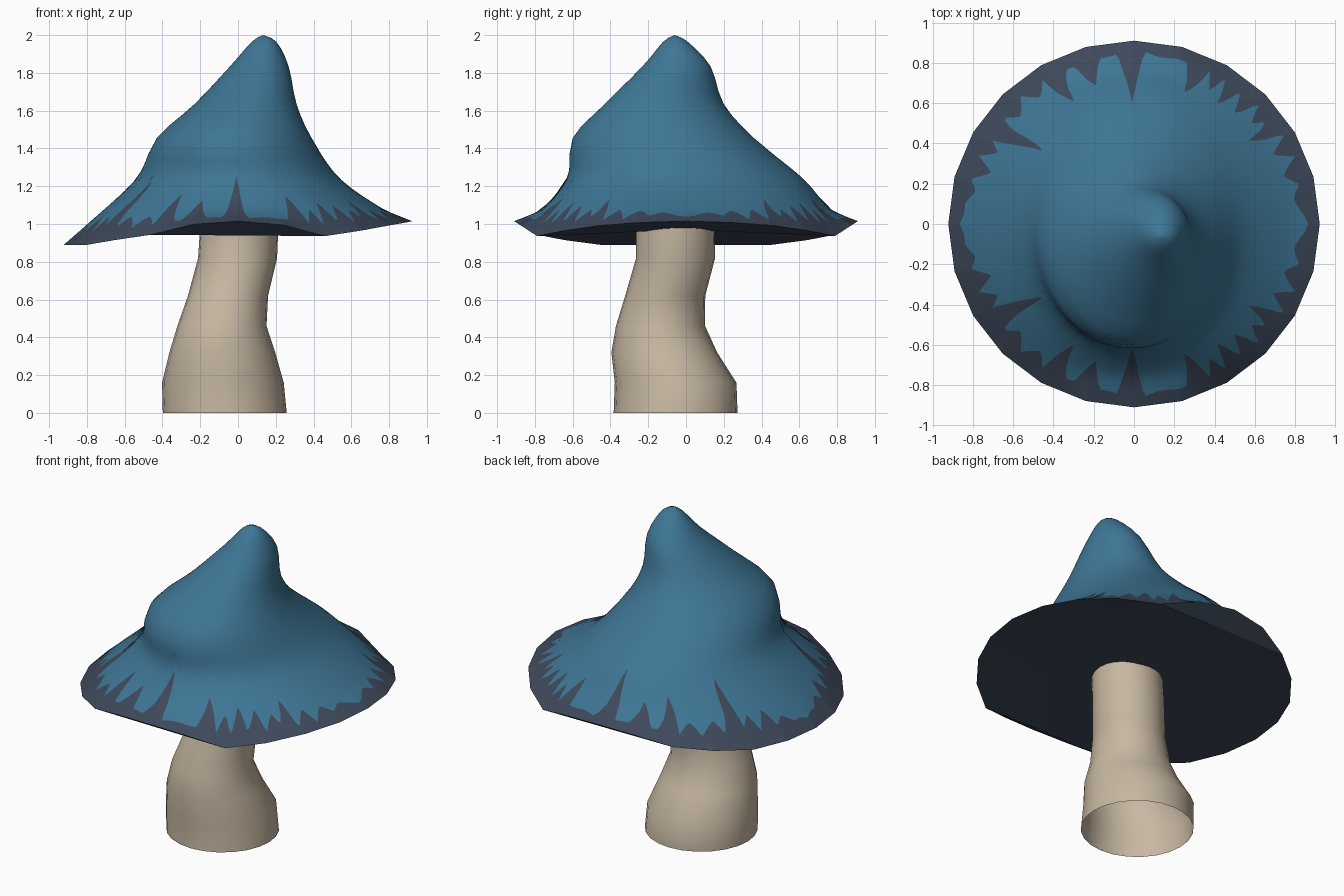
import bpy, bmesh, math
from mathutils import Vector

if "Cube" in bpy.data.objects:
    bpy.data.objects.remove(bpy.data.objects["Cube"])


def material(name, rgb):
    m = bpy.data.materials.new(name)
    lin = [((c / 255 + 0.055) / 1.055) ** 2.4 for c in rgb]
    m.diffuse_color = (*lin, 1)
    m.use_nodes = True
    m.node_tree.nodes["Principled BSDF"].inputs["Base Color"].default_value = m.diffuse_color
    return m


BLUE = material("cap_blue", (62, 118, 149))
DARK = material("rim_slate", (62, 73, 91))
CREAM = material("stem_cream", (199, 184, 162))


def finish(name, bm, mats, angle=40):
    me = bpy.data.meshes.new(name)
    bm.normal_update()
    bm.to_mesh(me)
    bm.free()
    for m in mats:
        me.materials.append(m)
    for p in me.polygons:
        p.use_smooth = True
    me.set_sharp_from_angle(angle=math.radians(angle))
    ob = bpy.data.objects.new(name, me)
    bpy.context.collection.objects.link(ob)
    return ob


# ---- stem: leaning open tube, (z, cx, cy, radius)
STEM = [(0, -.07, -.055, .328), (.16, -.08, -.055, .322), (.32, -.083, -.115, .28),
        (.46, -.085, -.135, .236), (.62, -.053, -.11, .212), (.82, -.002, -.055, .209),
        (1.0, .007, -.057, .207)]
bm = bmesh.new()
S = 24
rows = [[bm.verts.new((cx + r * math.cos(2 * math.pi * i / S),
                       cy + r * math.sin(2 * math.pi * i / S), z)) for i in range(S)]
        for z, cx, cy, r in STEM]
for a, b in zip(rows, rows[1:]):
    for i in range(S):
        j = (i + 1) % S
        bm.faces.new((a[i], a[j], b[j], b[i]))
finish("stem", bm, [CREAM])

# ---- drooping 24-sided rim: heights for 0..180 degrees, mirrored in y
HALF_Z = [1.015, 1.008, .992, .965, .936, .995, 1.015, .998, .943, .915, .89, .89, .89]


def rim(i):
    i %= 24
    a = math.radians(15 * i)
    return Vector((.922 * math.cos(a), .91 * math.sin(a), HALF_Z[min(i, 24 - i)]))


# ---- cap underside: flat centre with folded flaps
bm = bmesh.new()
v = [bm.verts.new(rim(i)) for i in range(24)]
c = bm.verts.new((0, 0, .97))
polys = [(8, 9, 15, 16), (9, 10, 14, 15), (10, 11, 13, 14), (11, 12, 13)]
for q in (4, 16):
    polys += [(q, q + 1, q + 4), (q + 1, q + 3, q + 4), (q + 1, q + 2, q + 3)]
for p in polys:
    bm.faces.new([v[i] for i in reversed(p)])
fan = [20, 21, 22, 23, 0, 1, 2, 3, 4, 8, 16]
for a, b in zip(fan, fan[1:] + fan[:1]):
    bm.faces.new((c, v[b], v[a]))
finish("cap_underside", bm, [DARK], 25)

# ---- cap rings above the rim: (z, cx, cy, rx, ry)
RINGS = [(1.07, 0, 0, .785, .77), (1.24, 0, -.005, .54, .625), (1.455, -.02, -.12, .41, .48),
         (1.635, .04, -.115, .27, .315), (1.835, .113, -.05, .155, .18),
         (1.965, .138, -.056, .065, .065), (2.0, .132, -.06, 0, 0)]


def cap_points(deg):
    """Control points from rim to tip at one angle."""
    a = math.radians(deg)
    i = int(deg // 15)
    pts = [rim(i).lerp(rim(i + 1), deg / 15 - i)]
    for k, (z, cx, cy, rx, ry) in enumerate(RINGS):
        if k == 0:
            z -= .06 * max(0, -math.cos(a)) ** 2
        pts.append(Vector((cx + rx * math.cos(a), cy + ry * math.sin(a), z)))
    return pts


def sample(pts, p):
    """Straight brim, then a smooth curve through the rings."""
    i = min(int(p), len(pts) - 2)
    t = p - i
    p1, p2 = pts[i], pts[i + 1]
    if i == 0:
        return p1.lerp(p2, t)
    p0, p3 = pts[i - 1], pts[min(i + 2, len(pts) - 1)]
    return .5 * (2 * p1 + (p2 - p0) * t + (2 * p0 - 5 * p1 + 4 * p2 - p3) * t * t
                 + (3 * p1 - p0 - 3 * p2 + p3) * t ** 3)


# dark drips climbing the cap: (angle, radius reached, half width)
DRIPS = [(9, .81, 6), (18, .79, 5), (27, .78, 4), (35, .71, 3.5), (41, .78, 3), (48, .75, 3.5),
         (55, .73, 3.5), (61, .78, 3), (68, .69, 4), (91, .57, 4.5), (106, .71, 4.5),
         (118, .67, 4.5), (126, .8, 5), (136, .79, 5), (145, .60, 4.5), (152, .77, 5),
         (160, .76, 5), (168, .81, 5)]


def border(deg):
    d = min(deg, 360 - deg)
    base = .42 + .09 * math.sin(math.radians(d * 11)) + .06 * math.sin(math.radians(d * 23))
    best = base
    for a, r, w in DRIPS:
        peak = (.92 - r) / .13 if r > .79 else 1 + (.79 - r) / .205
        f = 1 - (abs(d - a) / w) ** 1.4
        if f > 0:
            best = max(best, base + (peak - base) * f)
    return best


# ---- cap: the row between dark and blue follows the drip border
N, ND, NB = 360, 4, 10
bm = bmesh.new()
cols = []
for k in range(N):
    deg = 360 * k / N
    b = border(deg)
    ps = [b * j / ND for j in range(ND)] + [b + (2.6 - b) * j / NB for j in range(NB)]
    ps += [2.6, 3, 3.33, 3.67, 4, 4.33, 4.67, 5, 5.33, 5.67, 6, 6.35, 6.7]
    pts = cap_points(deg)
    cols.append([bm.verts.new(sample(pts, p)) for p in ps])
tip = bm.verts.new((.132, -.06, 2.0))
for k in range(N):
    a, b = cols[k], cols[(k + 1) % N]
    for j in range(len(a) - 1):
        f = bm.faces.new((a[j], b[j], b[j + 1], a[j + 1]))
        f.material_index = 1 if j < ND else 0
    bm.faces.new((a[-1], b[-1], tip))
finish("cap", bm, [BLUE, DARK], 60)
